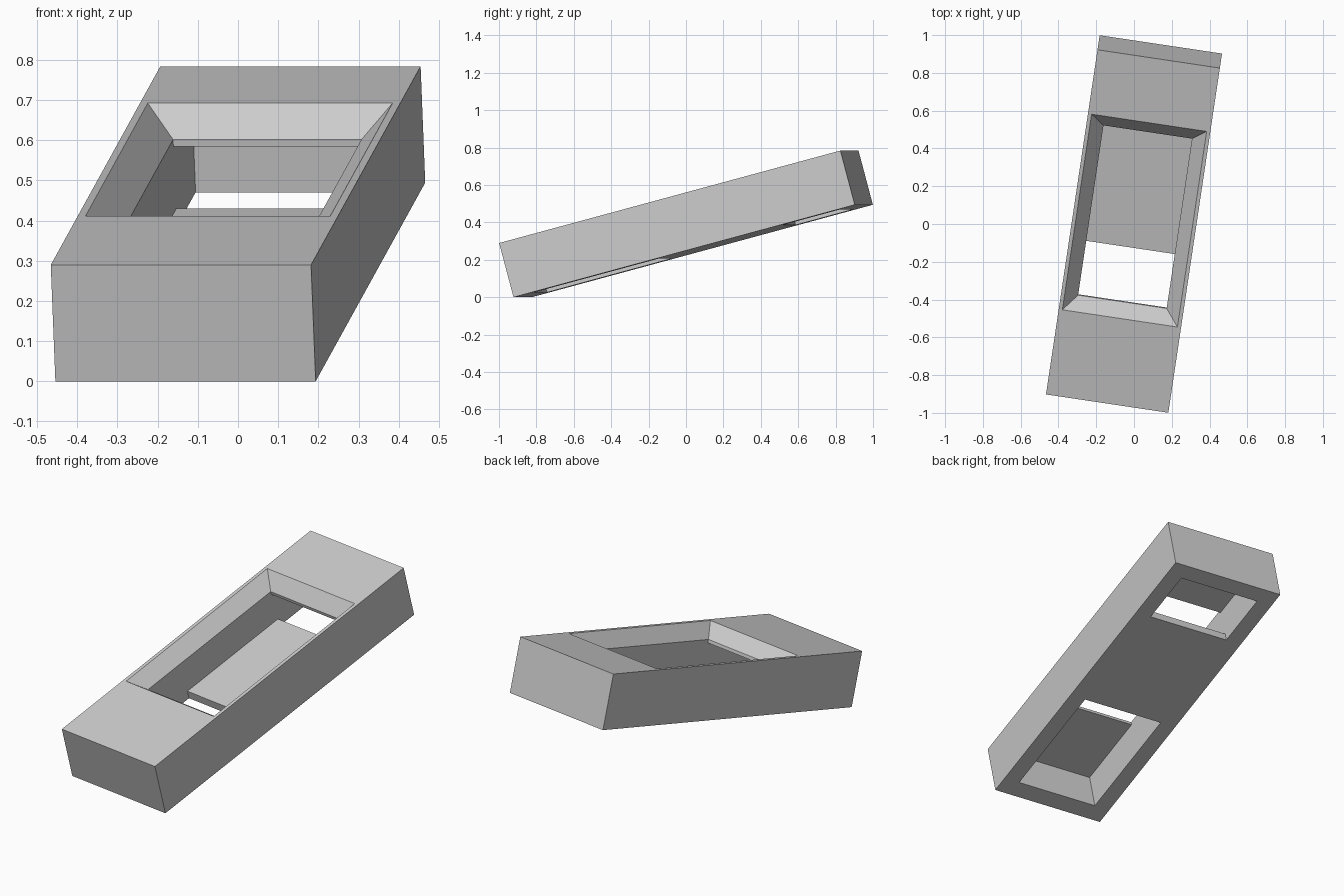
import bpy, bmesh
from math import radians
from mathutils import Matrix

cube = bpy.data.objects.get("Cube")
if cube:
    bpy.data.objects.remove(cube, do_unlink=True)

# Material
grey = bpy.data.materials.new("plain_grey")
grey.use_nodes = True
colour = (0.6, 0.6, 0.6, 1)
grey.diffuse_color = colour
grey.node_tree.nodes["Principled BSDF"].inputs["Base Color"].default_value = colour

# Whole model is pitched up and turned slightly
PLACE = (Matrix.Translation((0, 0, 0.392)) @ Matrix.Rotation(radians(-8.5), 4, "Z")
         @ Matrix.Rotation(radians(15), 4, "X"))


def finish(name, bm):
    bmesh.ops.recalc_face_normals(bm, faces=bm.faces)
    mesh = bpy.data.meshes.new(name)
    bm.to_mesh(mesh)
    bm.free()
    mesh.materials.append(grey)
    ob = bpy.data.objects.new(name, mesh)
    ob.matrix_world = PLACE
    bpy.context.collection.objects.link(ob)
    return ob


def rect(bm, half_x, y0, y1, z):
    corners = ((-half_x, y0), (half_x, y0), (half_x, y1), (-half_x, y1))
    return [bm.verts.new((x, y, z)) for x, y in corners]


def bridge(bm, a, b):
    for i in range(4):
        j = (i + 1) % 4
        face = bm.faces.new((a[i], a[j], b[j], b[i]))
        if face.calc_area() < 1e-6:      # flush walls need no ledge
            bm.faces.remove(face)


TOP, BOTTOM, CEILING = 0.15, -0.15, 0.057
INNER = 0.237

# Hollow body: outer shell, bevelled top opening, deck lip, long cavity
bm = bmesh.new()
rings = [rect(bm, *r) for r in (
    (0.3275, -0.955, 0.955, BOTTOM),
    (0.3275, -0.955, 0.955, TOP),
    (0.308, -0.483, 0.601, TOP),
    (INNER, -0.411, 0.53, 0.075),
    (INNER, -0.411, 0.53, CEILING),
    (INNER, -0.855, 0.862, CEILING),
    (INNER, -0.855, 0.862, BOTTOM),
)]
for a, b in zip(rings, rings[1:] + rings[:1]):
    bridge(bm, a, b)
finish("hollow_body", bm)

# Floor plate across the middle, leaving an opening at each end
bm = bmesh.new()
low = rect(bm, INNER, -0.158, 0.537, BOTTOM)
high = rect(bm, INNER, -0.158, 0.537, -0.105)
bridge(bm, low, high)
bm.faces.new(low)
bm.faces.new(high)
finish("floor_plate", bm)
